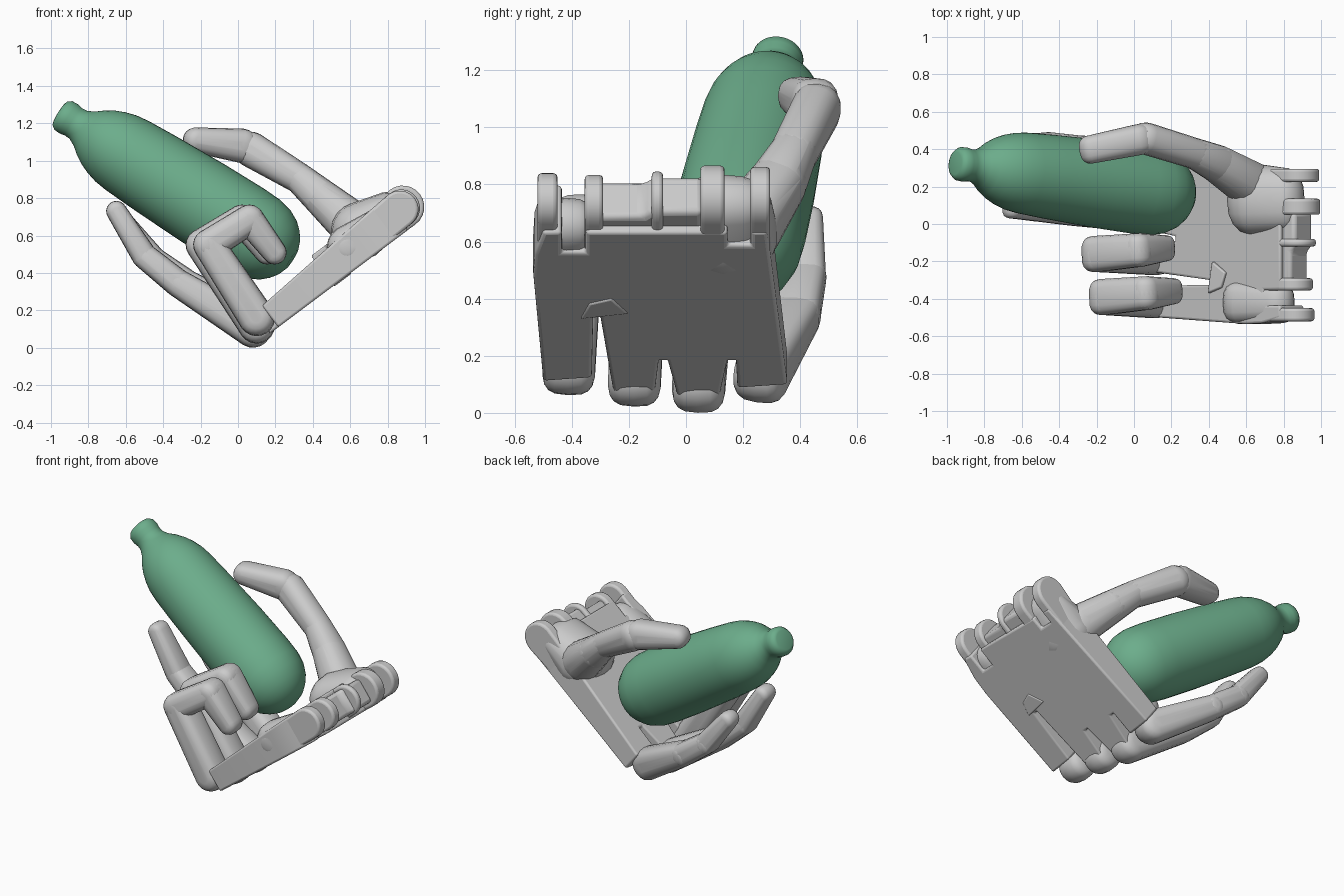
import bpy, bmesh
from math import sin, cos, pi, radians
from mathutils import Vector

if "Cube" in bpy.data.objects:
    bpy.data.objects.remove(bpy.data.objects["Cube"])

# palm frame: U runs knuckles -> wrist, N points to the inside of the palm
ORG, U, N = Vector((0.07, 0, 0)), Vector((0.8, 0, 0.6)), Vector((-0.6, 0, 0.8))


def palm_pt(u, y, n):
    return ORG + U * u + N * n + Vector((0, y, 0))


def finish(bm, name, angle=35, bevel=0):
    bmesh.ops.recalc_face_normals(bm, faces=bm.faces)
    me = bpy.data.meshes.new(name)
    bm.to_mesh(me)
    bm.free()
    ob = bpy.data.objects.new(name, me)
    bpy.context.collection.objects.link(ob)
    me.shade_smooth()
    me.set_sharp_from_angle(angle=radians(angle))
    if bevel:
        m = ob.modifiers.new("bevel", 'BEVEL')
        m.width, m.segments, m.limit_method = bevel, 3, 'ANGLE'
    return ob


def hull(name, pts, bevel=0):
    bm = bmesh.new()
    for p in pts:
        bm.verts.new(p)
    r = bmesh.ops.convex_hull(bm, input=bm.verts)
    junk = {g for g in r["geom_interior"] + r["geom_unused"] if isinstance(g, bmesh.types.BMVert)}
    bmesh.ops.delete(bm, geom=list(junk), context='VERTS')
    bmesh.ops.dissolve_limit(bm, angle_limit=0.01, verts=bm.verts, edges=bm.edges)
    return finish(bm, name, bevel=bevel)


def spow(v, e):
    return abs(v) ** e * (1 if v > 0 else -1)


def link(name, p0, p1, r0, r1, w0, w1, e=0.65):
    """Rounded bar: hull of two superellipsoids (r = thickness, w = half width)."""
    p0, p1 = Vector(p0), Vector(p1)
    d = (p1 - p0).normalized()
    t = d.cross(Vector((0, 1, 0))).normalized()
    s = t.cross(d)
    pts = []
    for p, r, w in ((p0, r0, w0), (p1, r1, w1)):
        for i in range(20):
            a = 2 * pi * i / 20
            for j in range(-4, 5):
                b = j * pi / 9
                c = spow(cos(b), e)
                pts.append(p + d * r * c * cos(a) + t * r * c * sin(a) + s * w * spow(sin(b), e))
    return hull(name, pts)


def chain(name, nodes, e=0.65):
    """nodes: (x, y, z, thickness, half width) for each joint."""
    for i, (a, b) in enumerate(zip(nodes, nodes[1:])):
        link(f"{name}_segment_{i + 1}", a[:3], b[:3], a[3], b[3], a[4], b[4], e)


def prism(name, outline, n0, thick, bevel=0.02):
    bm = bmesh.new()
    lo = [bm.verts.new(palm_pt(u, y, n0)) for u, y in outline]
    hi = [bm.verts.new(palm_pt(u, y, thick(u))) for u, y in outline]
    bm.faces.new(lo)
    bm.faces.new(hi)
    for i in range(len(lo)):
        j = (i + 1) % len(lo)
        bm.faces.new((lo[i], lo[j], hi[j], hi[i]))
    finish(bm, name, bevel=bevel)


# bottle: lathed profile (distance from mouth, radius) along a tilted axis
mouth, base = Vector((-0.955, 0.325, 1.255)), Vector((0.29, 0.145, 0.475))
axis = (base - mouth).normalized()
side = axis.cross(Vector((0, 1, 0))).normalized()
other = axis.cross(side)
profile = [(0, 0.06), (0.005, 0.075), (0.025, 0.09), (0.06, 0.092), (0.09, 0.086), (0.12, 0.088),
           (0.16, 0.108), (0.2, 0.14), (0.25, 0.17), (0.3, 0.191), (0.36, 0.208), (0.43, 0.217),
           (0.6, 0.226), (0.9, 0.236), (1.15, 0.238), (1.26, 0.233), (1.33, 0.217), (1.39, 0.186),
           (1.43, 0.15), (1.46, 0.11), (1.48, 0.06)]
bm = bmesh.new()
SEG = 40
rings = [[bm.verts.new(mouth + axis * s + (side * cos(2 * pi * k / SEG) + other * sin(2 * pi * k / SEG)) * r)
          for k in range(SEG)] for s, r in profile]
for a, b in zip(rings, rings[1:]):
    for k in range(SEG):
        bm.faces.new((a[k], a[k - 1], b[k - 1], b[k]))
bm.faces.new(rings[0])
bm.faces.new(rings[-1])
bottle = finish(bm, "bottle", 50)
green = bpy.data.materials.new("green")
green.diffuse_color = (0.15, 0.42, 0.26, 1)
green.use_nodes = True
green.node_tree.nodes["Principled BSDF"].inputs["Base Color"].default_value = green.diffuse_color
bottle.data.materials.append(green)

# palm plate with slots between the knuckles and notches at the wrist
prism("palm", [(1.05, 0.285), (0.16, 0.355), (0.14, 0.18), (0.3, 0.175), (0.3, 0.145), (0.03, 0.11),
               (0.03, -0.02), (0.3, -0.065), (0.3, -0.095), (0.1, -0.11), (0.12, -0.255), (0.55, -0.3),
               (0.55, -0.325), (0.2, -0.33), (0.18, -0.5), (0.8, -0.535), (0.92, -0.53), (1.05, -0.5),
               (1.05, -0.435), (0.93, -0.435), (0.93, -0.35), (1.05, -0.35), (1.05, 0.145),
               (0.97, 0.145), (0.97, 0.23), (1.05, 0.23)],
      0, lambda u: 0.13 + 0.08 * u)

# small diamond tab on the outer palm, seen again inside
prism("palm_tab", [(0.55, -0.37), (0.58, -0.2), (0.67, -0.26), (0.64, -0.34)], -0.005,
      lambda u: 0.2, 0.008)

# flat block between the wrist lugs
prism("wrist_block", [(0.9, -0.31), (1.1, -0.31), (1.1, -0.15), (1.13, -0.12), (1.13, 0.06), (0.9, 0.06)],
      0.03, lambda u: 0.19, 0.025)

# wrist lugs: (y from, y to, centre u, radius)
for i, (y0, y1, cu, r) in enumerate([(0.225, 0.295, 1.10, 0.11), (0.05, 0.135, 1.10, 0.115),
                                     (-0.12, -0.08, 1.09, 0.1), (-0.355, -0.29, 1.07, 0.1),
                                     (-0.52, -0.45, 1.08, 0.1)]):
    pts = []
    for y in (y0, y1):
        pts += [palm_pt(cu + r * cos(a * pi / 12), y, 0.115 + r * sin(a * pi / 12)) for a in range(24)]
        pts += [palm_pt(0.8, y, 0.005), palm_pt(0.8, y, 0.19)]
    hull(f"wrist_lug_{i + 1}", pts, 0.015)

# thumb mound and heel of the hand
link("thumb_mound", palm_pt(0.84, 0.13, 0.15), palm_pt(1.02, 0.13, 0.14), 0.155, 0.11, 0.19, 0.17, 0.85)
link("palm_heel", palm_pt(0.74, -0.42, 0.12), palm_pt(0.95, -0.42, 0.11), 0.115, 0.095, 0.115, 0.1, 0.7)

# curled fingers
for name, y, dx, k, z0 in (("little_finger", -0.41, 0.03, 0.02, 0.16), ("ring_finger", -0.18, -0.01, 0.02, 0.12)):
    chain(name, [(0.1, y, z0, 0.098, 0.093), (-0.185 + dx, y + k, 0.55, 0.085, 0.097),
                 (0.03 + dx, y + k + 0.02, 0.685, 0.08, 0.09), (0.165 + dx, y + k + 0.03, 0.51, 0.065, 0.07)])

# extended fingers
chain("middle_finger", [(0.08, 0.045, 0.1, 0.1, 0.093), (-0.32, 0.075, 0.345, 0.075, 0.085),
                        (-0.5, 0.09, 0.49, 0.068, 0.078), (-0.65, 0.095, 0.73, 0.055, 0.065)])
chain("index_finger", [(0.08, 0.265, 0.135, 0.1, 0.093), (-0.27, 0.385, 0.34, 0.075, 0.085),
                       (-0.45, 0.415, 0.47, 0.068, 0.075), (-0.61, 0.42, 0.67, 0.055, 0.06)])

# thumb
chain("thumb", [(0.61, 0.22, 0.66, 0.125, 0.12), (0.45, 0.32, 0.8, 0.1, 0.1), (0.33, 0.375, 0.905, 0.082, 0.082),
                (0.07, 0.455, 1.06, 0.095, 0.085)], 0.85)
link("thumb_tip", (0.02, 0.45, 1.08), (-0.225, 0.4, 1.11), 0.092, 0.068, 0.083, 0.076, 0.75)
